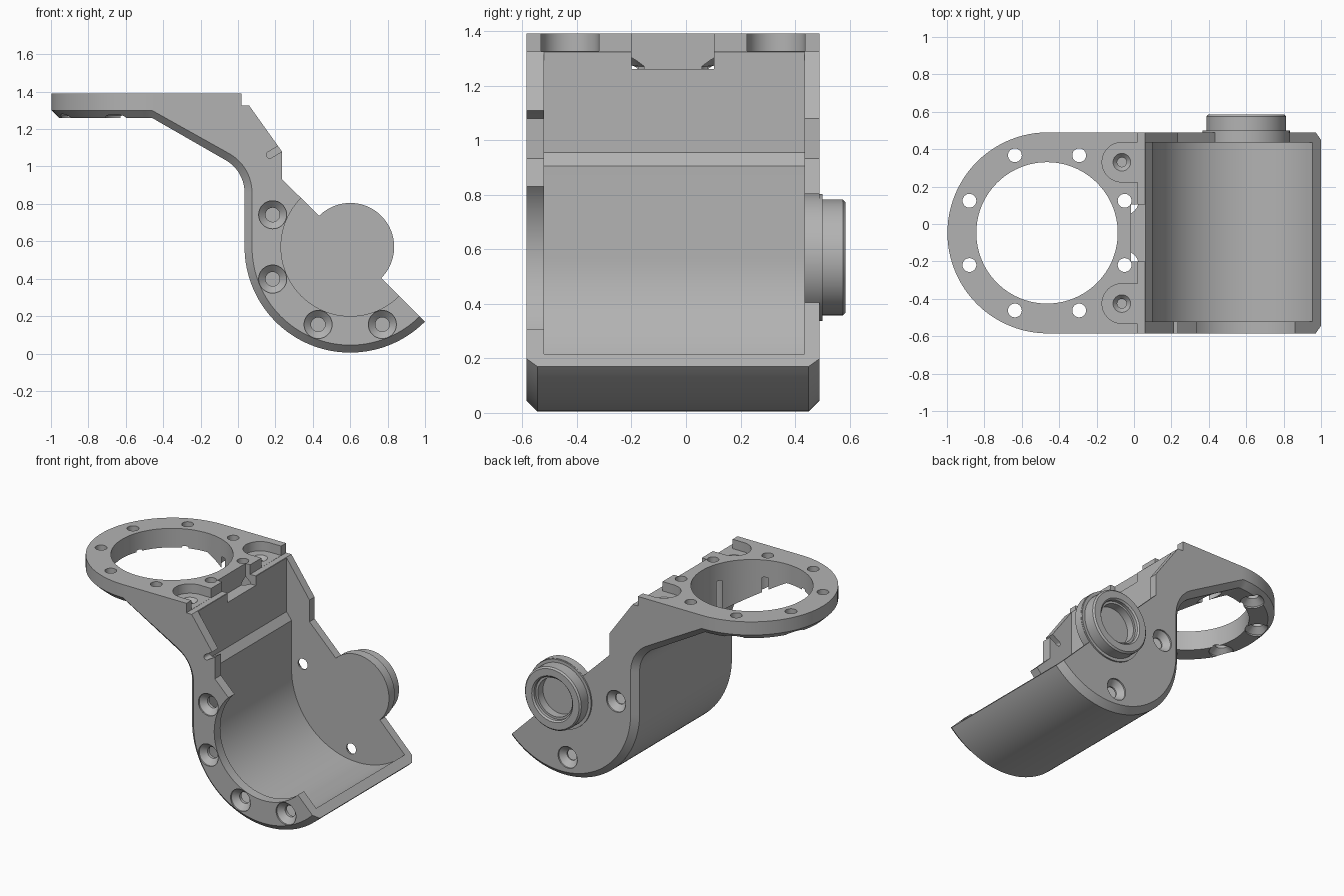
import bpy, bmesh
from math import sin, cos, radians, atan2, pi
from mathutils import Vector

if "Cube" in bpy.data.objects:
    bpy.data.objects.remove(bpy.data.objects["Cube"], do_unlink=True)

grey = bpy.data.materials.new("plain grey")
grey.use_nodes = True
colour = (0.45, 0.45, 0.45, 1)
grey.diffuse_color = colour
grey.node_tree.nodes["Principled BSDF"].inputs["Base Color"].default_value = colour

FRONT, BACK = -0.585, 0.49
MID = (FRONT + BACK) / 2
CX, CZ = 0.6, 0.57          # axis of the cradle
PX = -0.46                  # centre of the mounting ring
BEVEL = 0.04


def arc(cx, cy, r, a0, a1, n):
    steps = [radians(a0 + (a1 - a0) * i / n) for i in range(n + 1)]
    return [(cx + r * cos(a), cy + r * sin(a)) for a in steps]


def capsule(a, b, r):
    t = atan2(b[1] - a[1], b[0] - a[0]) * 180 / pi
    return arc(*b, r, t - 90, t + 90, 16) + arc(*a, r, t + 90, t + 270, 16)


def loft(name, rings):
    """Solid skinned through rings of equal point count."""
    bm = bmesh.new()
    loops = [[bm.verts.new(p) for p in ring] for ring in rings]
    for lo, hi in zip(loops, loops[1:]):
        for i in range(len(lo)):
            j = (i + 1) % len(lo)
            bm.faces.new((lo[i], lo[j], hi[j], hi[i]))
    bm.faces.new(loops[0])
    bm.faces.new(loops[-1])
    bmesh.ops.recalc_face_normals(bm, faces=bm.faces)
    mesh = bpy.data.meshes.new(name)
    bm.to_mesh(mesh)
    bm.free()
    mesh.materials.append(grey)
    ob = bpy.data.objects.new(name, mesh)
    bpy.context.collection.objects.link(ob)
    return ob


def along_y(name, sections):
    return loft(name, [[(x, y, z) for x, z in pts] for y, pts in sections])


def along_z(name, sections):
    return loft(name, [[(x, y, z) for x, y in pts] for z, pts in sections])


def turned(maker, name, centre, steps, n=32):
    """Round solid from (position, radius) steps."""
    return maker(name, [(t, arc(*centre, r, 0, 360 - 360 / n, n - 1)) for t, r in steps])


def combine(target, tool, operation):
    mod = target.modifiers.new("bool", "BOOLEAN")
    mod.operation, mod.object, mod.solver = operation, tool, "EXACT"
    bpy.context.view_layer.objects.active = target
    bpy.ops.object.modifier_apply(modifier=mod.name)
    bpy.data.objects.remove(tool, do_unlink=True)


def side_profile(d):
    """Bracket outline, with its outer side inset by d."""
    pts = [(PX, 1.39), (0.02, 1.39), (0.02, 1.325), (0.06, 1.325), (0.235, 1.08), (0.235, 0.932)]
    pts += arc(CX, CZ, 0.235, 135, -45, 40)
    pts += arc(CX, CZ, 0.565 - d, -45, -180, 48)
    pts += arc(-0.165, 0.86, 0.2 + d, 0, 61, 14)
    return pts + [(PX, 1.26 + d)]


# Bracket body with bevelled outer edges
body = along_y("bracket_body", [
    (FRONT, side_profile(BEVEL)), (FRONT + BEVEL, side_profile(0)),
    (BACK - BEVEL, side_profile(0)), (BACK, side_profile(BEVEL))])

# Rounded end of the mounting plate
def plate_end(r):
    return [(PX + 0.01, MID + r)] + arc(PX, MID, r, 90, 270, 48) + [(PX + 0.01, MID - r)]

half = (BACK - FRONT) / 2
combine(body, along_z("plate_end", [
    (1.26, plate_end(half - BEVEL)), (1.30, plate_end(half)), (1.39, plate_end(half))]), "UNION")

cut = lambda tool: combine(body, tool, "DIFFERENCE")

# Hollow of the cradle and the round opening in its front wall
hollow = arc(CX, CZ, 0.5, -45, -180, 48)
hollow += [(0.1, 0.905), (0.062, 0.955), (0.062, 1.6), (1.5, 1.6), (1.5, 0.25)]
cut(along_y("hollow", [(-0.52, hollow), (0.435, hollow)]))
cut(turned(along_y, "front_opening", (CX, CZ), [(-0.7, 0.37), (-0.45, 0.37)], 96))

# Pivot hub on the back wall with a blind socket
combine(body, turned(along_y, "pivot_hub", (CX, CZ), [
    (0.46, 0.233), (0.5, 0.233), (0.5, 0.2125), (0.575, 0.2125), (0.585, 0.2025)], 64), "UNION")
cut(turned(along_y, "hub_socket", (CX, CZ), [
    (0.5, 0.13), (0.555, 0.13), (0.555, 0.145), (0.575, 0.145), (0.6, 0.17)], 48))

# Large bore and the ring of countersunk bolt holes
cut(turned(along_z, "plate_bore", (PX - 0.005, MID), [(0.8, 0.378), (1.6, 0.378)], 96))
for k in range(8):
    a = radians(22.5 + 45 * k)
    spot = (PX - 0.005 + 0.449 * cos(a), MID + 0.449 * sin(a))
    cut(turned(along_z, "bolt_hole", spot, [
        (0.9, 0.075), (1.27, 0.075), (1.305, 0.037), (1.6, 0.037)], 24))

# Countersunk screw holes in the front wall
for angle in (157.5, 202.5, 247.5, 292.5):
    a = radians(angle)
    spot = (CX + 0.449 * cos(a), CZ + 0.449 * sin(a))
    cut(turned(along_y, "front_screw", spot, [
        (-0.6, 0.075), (-0.575, 0.075), (-0.54, 0.038), (-0.45, 0.038)]))

# Countersunk screw holes in the back wall
for spot in ((0.185, 0.63), (0.55, 0.15)):
    cut(turned(along_y, "back_screw", spot, [
        (0.4, 0.036), (0.445, 0.036), (0.48, 0.073), (0.51, 0.073)]))

# Open pockets on the plate with small blind screw holes
for side in (-1, 1):
    y = MID + side * 0.378
    pocket = capsule((-0.065, y), (0.3, y), 0.106)
    cut(along_z("pocket", [(1.326, pocket), (1.5, pocket)]))
    cut(turned(along_z, "pocket_screw", (-0.065, y), [
        (1.24, 0.025), (1.30, 0.025), (1.335, 0.055)], 24))

# Notch in the plate edge
notch = [(-0.015, -0.2), (0.2, -0.2), (0.2, 0.103), (-0.015, 0.103)]
cut(along_z("edge_notch", [(1.26, notch), (1.5, notch)]))

# Cable slot in the front wall
slot = capsule((0.17, 1.062), (0.3, 1.14), 0.018)
cut(along_y("cable_slot", [(-0.7, slot), (-0.5, slot)]))

# Smooth curves, crisp edges
bpy.ops.object.select_all(action="DESELECT")
body.select_set(True)
bpy.context.view_layer.objects.active = body
bpy.ops.object.shade_smooth_by_angle(angle=radians(25))
